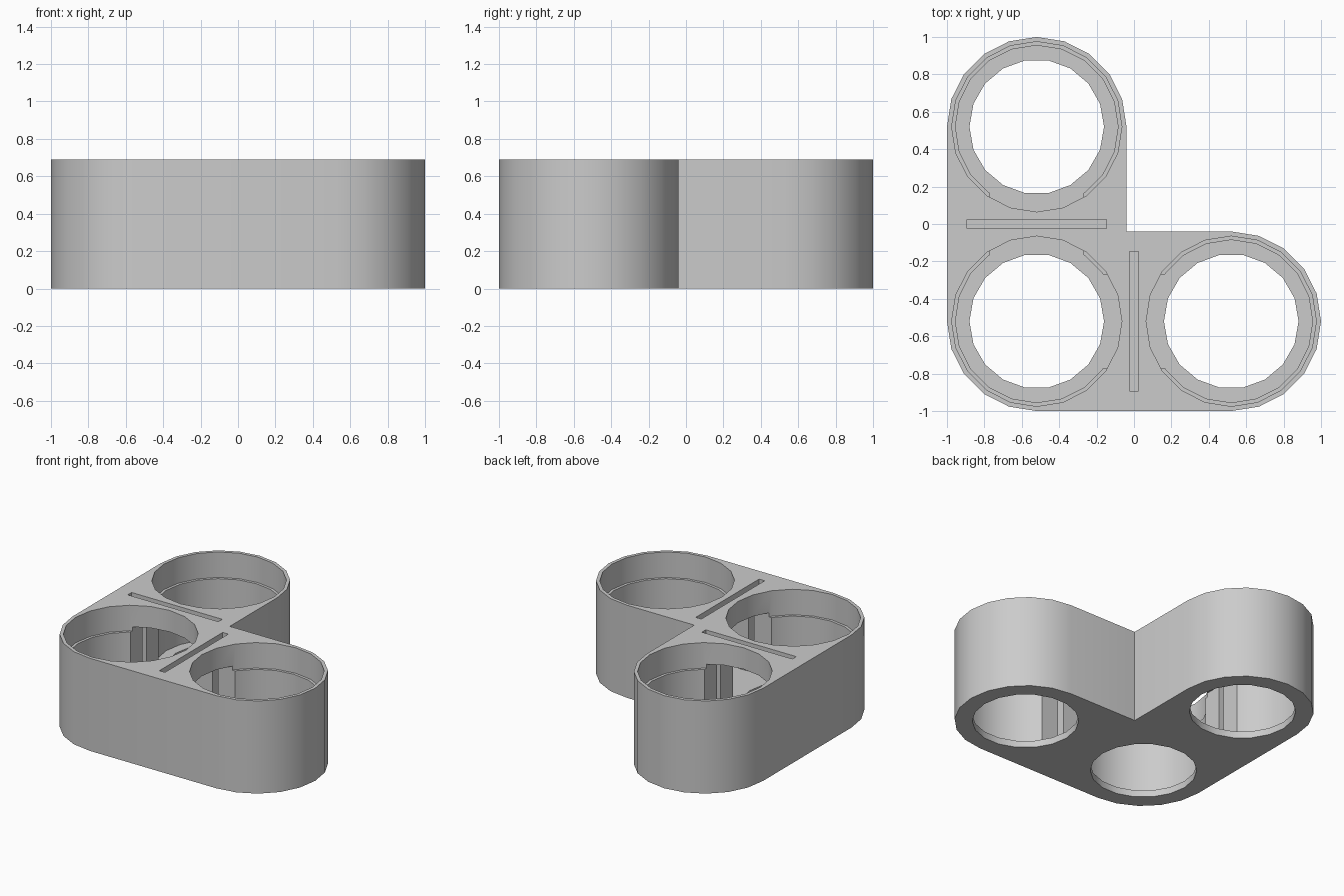
import bpy, bmesh, math

cube = bpy.data.objects.get("Cube")
if cube:
    bpy.data.objects.remove(cube, do_unlink=True)

C, R = 0.52, 0.48            # cell centre offset and outer radius
H, FLOOR = 0.69, 0.05        # total height, floor thickness
LEDGE, WINDOW_TOP = 0.50, 0.53
CELLS = [(-C, -C), (C, -C), (-C, C)]

grey = bpy.data.materials.new("light grey plastic")
grey.use_nodes = True
colour = (0.6, 0.6, 0.6, 1)
grey.diffuse_color = colour
grey.node_tree.nodes["Principled BSDF"].inputs["Base Color"].default_value = colour


def arc(cx, cy, r, start, end, sides=20):
    steps = round((end - start) * sides / 360)
    angles = [math.radians(start + (end - start) * i / steps) for i in range(steps + 1)]
    return [(cx + r * math.cos(a), cy + r * math.sin(a)) for a in angles]


def prism(name, outline, z0, z1):
    bm = bmesh.new()
    face = bm.faces.new([bm.verts.new((x, y, z0)) for x, y in outline])
    top = bmesh.ops.extrude_face_region(bm, geom=[face])["geom"]
    verts = [v for v in top if isinstance(v, bmesh.types.BMVert)]
    bmesh.ops.translate(bm, verts=verts, vec=(0, 0, z1 - z0))
    bmesh.ops.recalc_face_normals(bm, faces=bm.faces)
    mesh = bpy.data.meshes.new(name)
    bm.to_mesh(mesh)
    bm.free()
    mesh.materials.append(grey)
    obj = bpy.data.objects.new(name, mesh)
    bpy.context.collection.objects.link(obj)
    return obj


def rect(cx, cy, hx, hy):
    return [(cx - hx, cy - hy), (cx + hx, cy - hy), (cx + hx, cy + hy), (cx - hx, cy + hy)]


def cut(outline, z0, z1):
    cutter = prism("cutter", outline, z0, z1)
    cutter.hide_render = True
    mod = holder.modifiers.new("cut", "BOOLEAN")
    mod.operation, mod.solver, mod.object = "DIFFERENCE", "EXACT", cutter
    bpy.ops.object.modifier_apply(modifier=mod.name)
    bpy.data.objects.remove(cutter, do_unlink=True)


# L-shaped body with rounded ends
outline = (arc(-C, -C, R, 180, 270) + arc(C, -C, R, 270, 450)
           + [(R - C, R - C)] + arc(-C, C, R, 0, 180))
holder = prism("three_cell_holder", outline, 0, H)
bpy.context.view_layer.objects.active = holder
holder.select_set(True)

# Round pockets: wide mouth, narrower well, open floor
for x, y in CELLS:
    cut(arc(x, y, 0.455, 0, 360)[:-1], LEDGE, H + 0.1)
    cut(arc(x, y, 0.435, 0, 360)[:-1], FLOOR, LEDGE + 0.1)
    cut(arc(x, y, 0.36, 0, 360, 18)[:-1], -0.1, FLOOR + 0.1)

# Windows between neighbouring cells, and the thin slots above them
cut(rect(-C, 0, 0.25, 0.2), FLOOR, WINDOW_TOP)
cut(rect(0, -C, 0.2, 0.25), FLOOR, WINDOW_TOP)
cut(rect(-C, 0, 0.373, 0.023), FLOOR, H + 0.1)
cut(rect(0, -C, 0.023, 0.373), FLOOR, H + 0.1)

bpy.ops.object.shade_smooth_by_angle(angle=math.radians(30))
